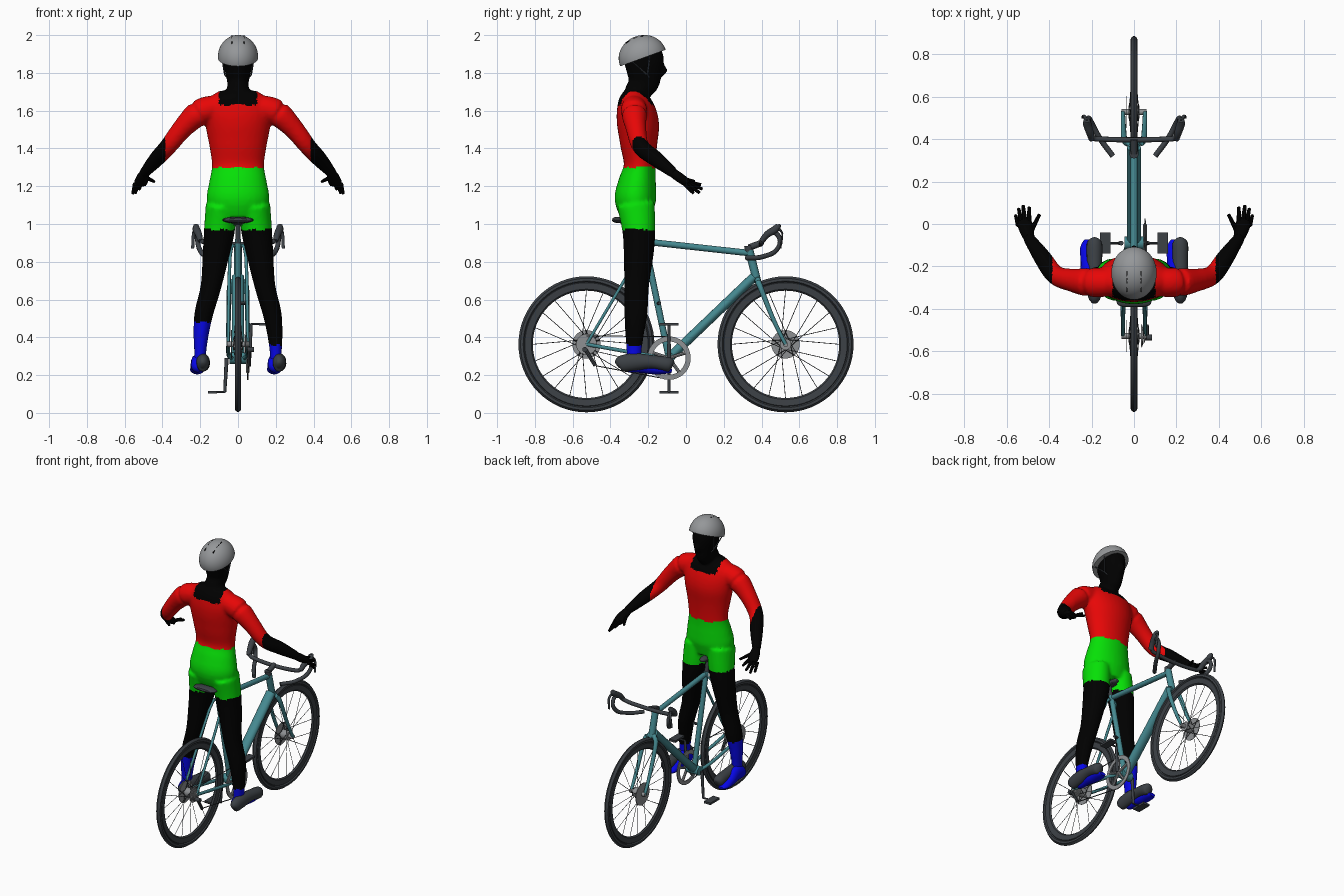
import bpy, bmesh, math
from mathutils import Vector

cube = bpy.data.objects.get("Cube")
if cube:
    bpy.data.objects.remove(cube, do_unlink=True)


def material(name, *rgb):
    m = bpy.data.materials.new(name)
    m.use_nodes = True
    m.diffuse_color = (*rgb, 1)
    bsdf = m.node_tree.nodes["Principled BSDF"]
    bsdf.inputs["Base Color"].default_value = (*rgb, 1)
    bsdf.inputs["Roughness"].default_value = 0.6
    return m


RED = material("jersey red", .8, .002, .002)
GREEN = material("shorts green", .002, .75, .002)
BLUE = material("sock blue", .002, .002, .8)
BLACK = material("black", 0, 0, 0)
DARK = material("dark grey", .045, .052, .06)
TEAL = material("frame teal", .06, .25, .28)
SILVER = material("helmet grey", .3, .31, .32)
METAL = material("metal grey", .27, .28, .29)


def catmull(pts, steps):
    """Smooth a list of (x, y, z, rx, ry) rings."""
    p = [pts[0]] + pts + [pts[-1]]
    out = []
    for a, b, c, d in zip(p, p[1:], p[2:], p[3:]):
        for k in range(steps):
            t = k / steps
            out.append([b[i] + .5 * t * (c[i] - a[i] + t * (2*a[i] - 5*b[i] + 4*c[i] - d[i]
                        + t * (3*(b[i] - c[i]) + d[i] - a[i]))) for i in range(5)])
    return out + [pts[-1]]


def sweep(bm, pts, n=16, steps=1):
    """Skin elliptical rings along a path; rx lies along x wherever possible."""
    pts = [(*p, p[3]) if len(p) == 4 else p for p in pts]
    if steps > 1:
        pts = catmull(pts, steps)
    rings = []
    for i, p in enumerate(pts):
        t = (Vector(pts[min(i + 1, len(pts) - 1)][:3]) - Vector(pts[max(i - 1, 0)][:3])).normalized()
        ref = Vector((0, 1, 0)) if abs(t.x) > .85 else Vector((1, 0, 0))
        u = (ref - t * ref.dot(t)).normalized()
        v = t.cross(u)
        rings.append([bm.verts.new(Vector(p[:3]) + u * max(p[3], .001) * math.cos(a)
                      + v * max(p[4], .001) * math.sin(a))
                      for a in (2 * math.pi * j / n for j in range(n))])
    for r, s in zip(rings, rings[1:]):
        for j in range(n):
            k = (j + 1) % n
            bm.faces.new((r[j], r[k], s[k], s[j]))
    bm.faces.new(rings[0][::-1])
    bm.faces.new(rings[-1])


def tube(bm, a, b, r, n=12, r2=None):
    sweep(bm, [(*a, r), (*b, r2 or r)], n)


def lathe(bm, profile, x, y, z, n=64):
    """Turn a closed (radius, x offset) loop around a wheel axis."""
    rings = [[bm.verts.new((x + dx, y + r * math.cos(a), z + r * math.sin(a))) for r, dx in profile]
             for a in (2 * math.pi * i / n for i in range(n))]
    m = len(profile)
    for i in range(n):
        r, s = rings[i], rings[(i + 1) % n]
        for j in range(m):
            k = (j + 1) % m
            bm.faces.new((r[j], r[k], s[k], s[j]))


def box(bm, centre, size):
    vs = bmesh.ops.create_cube(bm, size=1)["verts"]
    for v in vs:
        v.co = Vector(c + s * d for c, s, d in zip(centre, size, v.co))


made = []


def part(name, mat, build):
    bm = bmesh.new()
    build(bm)
    bmesh.ops.recalc_face_normals(bm, faces=bm.faces[:])
    me = bpy.data.meshes.new(name)
    bm.to_mesh(me)
    bm.free()
    me.materials.append(mat)
    ob = bpy.data.objects.new(name, me)
    bpy.context.collection.objects.link(ob)
    made.append(ob)
    return ob


def each(fn):
    return lambda bm: [fn(bm, s) for s in (-1, 1)]


AXLE, BB = .363, (-.09, .29)

# wheels
for label, wy in (("rear", -.527), ("front", .527)):
    half = [(.284, 0), (.292, .009), (.326, .012), (.329, .008), (.335, .016), (.349, .015), (.36, 0)]
    loop = half + [(r, -x) for r, x in half[-2:0:-1]]
    part(label + "_wheel", DARK, lambda bm: lathe(bm, loop, 0, wy, AXLE))

    def spokes(bm):
        for i in range(20):
            a = 2 * math.pi * i / 20
            b = a + (.9 if i % 4 < 2 else -.9)
            x = .022 if i % 2 else -.022
            tube(bm, (x, wy + .03 * math.cos(b), AXLE + .03 * math.sin(b)),
                 (0, wy + .287 * math.cos(a), AXLE + .287 * math.sin(a)), .0018, 4)
    part(label + "_spokes", DARK, spokes)

    def hub(bm):
        tube(bm, (-.058, wy, AXLE), (.058, wy, AXLE), .014, 16)
        tube(bm, (-.026, wy, AXLE), (.026, wy, AXLE), .03, 20)
        tube(bm, (-.036, wy, AXLE), (-.032, wy, AXLE), .075, 32)
    part(label + "_hub_and_disc", METAL, hub)


def frame(bm):
    tube(bm, (0, -.2, .905), (0, .345, .845), .017)
    sweep(bm, [(0, .36, .72, .033, .025), (0, -.08, .3, .033, .025)])
    tube(bm, (0, *BB), (0, -.222, .92), .017)
    tube(bm, (0, .335, .86), (0, .378, .69), .022)
    tube(bm, (-.045, *BB), (.045, *BB), .03, 20)
    for s in (-1, 1):
        sweep(bm, [(s*.012, -.215, .885, .009), (s*.042, -.25, .83, .009), (s*.052, -.527, AXLE, .008)], 10, 4)
        sweep(bm, [(s*.03, -.1, .29, .012), (s*.05, -.2, .305, .011), (s*.052, -.527, AXLE, .01)], 10, 3)
        sweep(bm, [(0, .375, .705, .02), (s*.042, .39, .675, .015), (s*.05, .46, .5, .012),
                   (s*.052, .527, AXLE, .01)], 12, 4)


part("frame", TEAL, frame)


def drivetrain(bm):
    ring = [(.088, -.004), (.115, -.003), (.115, .003), (.088, .004)]
    lathe(bm, ring, .052, *BB, 48)
    for i in range(5):
        a = math.pi * (.5 + .4 * i)
        tube(bm, (.052, *BB), (.052, BB[0] + .092 * math.cos(a), BB[1] + .092 * math.sin(a)), .009, 8)
    for i in range(5):
        tube(bm, (.032 + i*.004, -.527, AXLE), (.035 + i*.004, -.527, AXLE), .055 - i*.006, 24)


part("chainring_and_cassette", METAL, drivetrain)


def cranks(bm, s):
    z = BB[1] + s * .18
    tube(bm, (s*.06, *BB), (s*.07, BB[0], z), .011, 10, .008)
    tube(bm, (s*.065, BB[0], z), (s*.15, BB[0], z), .006, 8)
    box(bm, (s*.135, BB[0], z), (.05, .1, .014))


part("cranks_and_pedals", DARK, each(cranks))


def chain(bm):
    tube(bm, (.05, BB[0], BB[1] + .113), (.045, -.527, AXLE + .045), .003, 6)
    tube(bm, (.05, BB[0], BB[1] - .113), (.055, -.48, .25), .003, 6)
    tube(bm, (.06, -.535, .34), (.06, -.48, .25), .01, 8)
    tube(bm, (.05, -.535, .335), (.085, -.535, .335), .014, 10)
    tube(bm, (0, -.15, .58), (.045, -.14, .58), .009, 8)


part("chain_and_derailleur", DARK, chain)


# saddle and cockpit
def saddle(bm):
    sweep(bm, [(0, -.39, 1.025, .05, .006), (0, -.375, 1.022, .08, .015), (0, -.32, 1.02, .078, .018),
               (0, -.25, 1.015, .035, .018), (0, -.18, 1.015, .02, .014), (0, -.165, 1.013, .008, .006)], 20, 4)
    tube(bm, (0, -.222, .9), (0, -.245, 1.01), .014)
    for s in (-1, 1):
        tube(bm, (s*.02, -.33, .995), (s*.015, -.19, 1), .004, 6)


part("saddle_and_post", DARK, saddle)


def cockpit(bm):
    tube(bm, (0, .333, .855), (0, .33, .885), .022)
    tube(bm, (0, .333, .875), (0, .4, .9), .017)
    for s in (-1, 1):
        sweep(bm, [(s*.2, .4, .91, .014), (s*.208, .43, .945, .018), (s*.22, .47, .97, .02),
                   (s*.222, .49, .993, .014), (s*.222, .49, .998, .003)], 12, 3)
        sweep(bm, [(s*.222, .48, .98, .009), (s*.235, .51, .95, .009, .005), (s*.24, .5, .87, .008, .004)], 8, 3)


part("stem_hoods_and_levers", DARK, cockpit)

side = [(.1, .32, .82), (.165, .41, .828), (.205, .485, .87), (.215, .495, .925),
        (.212, .46, .955), (.19, .405, .91), (.15, .4, .9)]
path = side + [(-x, y, z) for x, y, z in reversed(side)]
curve = bpy.data.curves.new("handlebar", "CURVE")
curve.dimensions = "3D"
curve.bevel_depth = .013
curve.bevel_resolution = 2
curve.use_fill_caps = True
spline = curve.splines.new("BEZIER")
spline.bezier_points.add(len(path) - 1)
for point, co in zip(spline.bezier_points, path):
    point.co = co
    point.handle_left_type = point.handle_right_type = "AUTO"
curve.materials.append(DARK)
bpy.context.collection.objects.link(bpy.data.objects.new("handlebar", curve))


# rider's body, fused into one skin
def body(bm):
    torso = [(1.04, .14, -.262, .085), (1.13, .166, -.268, .11), (1.22, .153, -.258, .1), (1.31, .138, -.245, .084),
             (1.42, .153, -.25, .098), (1.52, .172, -.253, .111), (1.6, .18, -.265, .104),
             (1.66, .16, -.277, .083), (1.705, .1, -.28, .05)]
    head = [(1.64, .075, -.275, .06), (1.71, .06, -.262, .06), (1.745, .056, -.225, .08), (1.8, .067, -.22, .093),
            (1.86, .076, -.222, .105), (1.92, .07, -.227, .095), (1.96, .04, -.23, .055)]
    for rings in (torso, head):
        sweep(bm, [(0, y, z, rx, ry) for z, rx, y, ry in rings], 32, 4)
    sweep(bm, [(0, -.135, 1.85, .012), (0, -.115, 1.812, .019), (0, -.13, 1.793, .013)], 10, 3)
    for s in (-1, 1):
        sweep(bm, [(s*.1, -.275, 1.62, .065), (s*.2, -.275, 1.592, .07), (s*.29, -.265, 1.51, .055),
                   (s*.37, -.24, 1.41, .046), (s*.43, -.16, 1.345, .042), (s*.5, -.06, 1.265, .027)], 20, 5)
        sweep(bm, [(s*.088, -.265, 1.1, .083, .1), (s*.098, -.25, .97, .082, .088), (s*.115, -.25, .85, .072, .08),
                   (s*.143, -.262, .67, .055, .066), (s*.18, -.265, .53, .05, .062), (s*.195, -.272, .42, .041, .05),
                   (s*.2, -.275, .32, .032, .04), (s*.2, -.275, .25, .032, .04)], 24, 4)


rider = part("rider_body", BLACK, body)
remesh = rider.modifiers.new("fuse", "REMESH")
remesh.mode = "VOXEL"
remesh.voxel_size = .01
soften = rider.modifiers.new("soften", "SMOOTH")
soften.factor, soften.iterations = .5, 5
rider.data = bpy.data.meshes.new_from_object(rider.evaluated_get(bpy.context.evaluated_depsgraph_get()))
rider.modifiers.clear()

# clothing colours by region of the skin
rider.data.materials.clear()
for m in (BLACK, RED, GREEN, BLUE):
    rider.data.materials.append(m)
for f in rider.data.polygons:
    x, y, z = f.center
    neck = abs(x) < .1 and z > 1.63
    if abs(x) > .385 or neck:
        f.material_index = 0
    elif z > 1.3:
        f.material_index = 1
    elif z > .97:
        f.material_index = 2
    else:
        f.material_index = 3 if z < (.36 if x > 0 else .48) else 0


# hands, feet and shoes
def hand(bm, s):
    sweep(bm, [(s*.49, -.075, 1.275, .024), (s*.503, -.04, 1.25, .032, .026), (s*.512, -.005, 1.226, .036, .024),
               (s*.518, .015, 1.212, .03, .016)], 14, 3)
    for a, b in (((.545, -.005, 1.212), (.557, .04, 1.162)), ((.53, .01, 1.21), (.543, .072, 1.165)),
                 ((.514, .015, 1.215), (.522, .087, 1.185)), ((.495, .01, 1.222), (.493, .08, 1.208)),
                 ((.485, -.035, 1.245), (.445, .045, 1.225))):
        tube(bm, (s*a[0], *a[1:]), (s*b[0], *b[1:]), .012, 8, .008)


part("hands", BLACK, each(hand))


def foot(bm, s):
    x = .192 if s > 0 else -.215
    sweep(bm, [(x, -.325, .25, .012), (x, -.305, .25, .032, .036), (x, -.24, .262, .035, .05),
               (x, -.17, .238, .037, .035), (x, -.11, .228, .038, .022), (x, -.075, .222, .02, .01)], 16, 4)


part("feet", BLUE, each(foot))


def shoe(bm, s):
    x = .218 if s > 0 else -.186
    sweep(bm, [(x, -.365, .25, .01, .015), (x, -.345, .26, .03, .042), (x, -.27, .27, .037, .046),
               (x, -.18, .27, .036, .036), (x, -.09, .256, .036, .038), (x, -.07, .25, .012, .02)], 18, 4)


part("shoes", DARK, each(shoe))


# helmet: tilted half shell with vents and straps
def shell(bm):
    bmesh.ops.create_uvsphere(bm, u_segments=40, v_segments=24, radius=1)
    bmesh.ops.bisect_plane(bm, geom=bm.verts[:] + bm.edges[:] + bm.faces[:], plane_co=(0, 0, -.05),
                           plane_no=(0, 0, -1), clear_outer=True)
    bmesh.ops.holes_fill(bm, edges=[e for e in bm.edges if e.is_boundary])


def place(ob):
    ob.location = (0, -.23, 1.884)
    ob.rotation_euler = (math.radians(20), 0, 0)


helmet = part("helmet", SILVER, shell)
helmet.scale = (.107, .128, .115)
place(helmet)


def vents(bm):
    for s in (-1, 1):
        for y in (-.045, .0, .03):
            box(bm, (s*.032, y, .105 - 2.5 * y * y), (.005, .026, .009))


place(part("helmet_vents", BLACK, vents))


def straps(bm, s):
    tube(bm, (s*.082, -.19, 1.895), (s*.07, -.205, 1.79), .004, 6)
    tube(bm, (s*.07, -.205, 1.79), (s*.02, -.17, 1.735), .004, 6)
    tube(bm, (s*.082, -.29, 1.865), (s*.07, -.205, 1.79), .004, 6)


part("helmet_straps", DARK, each(straps))

bpy.ops.object.select_all(action="DESELECT")
for ob in made:
    ob.select_set(True)
bpy.context.view_layer.objects.active = made[0]
bpy.ops.object.shade_smooth_by_angle(angle=math.radians(40))
